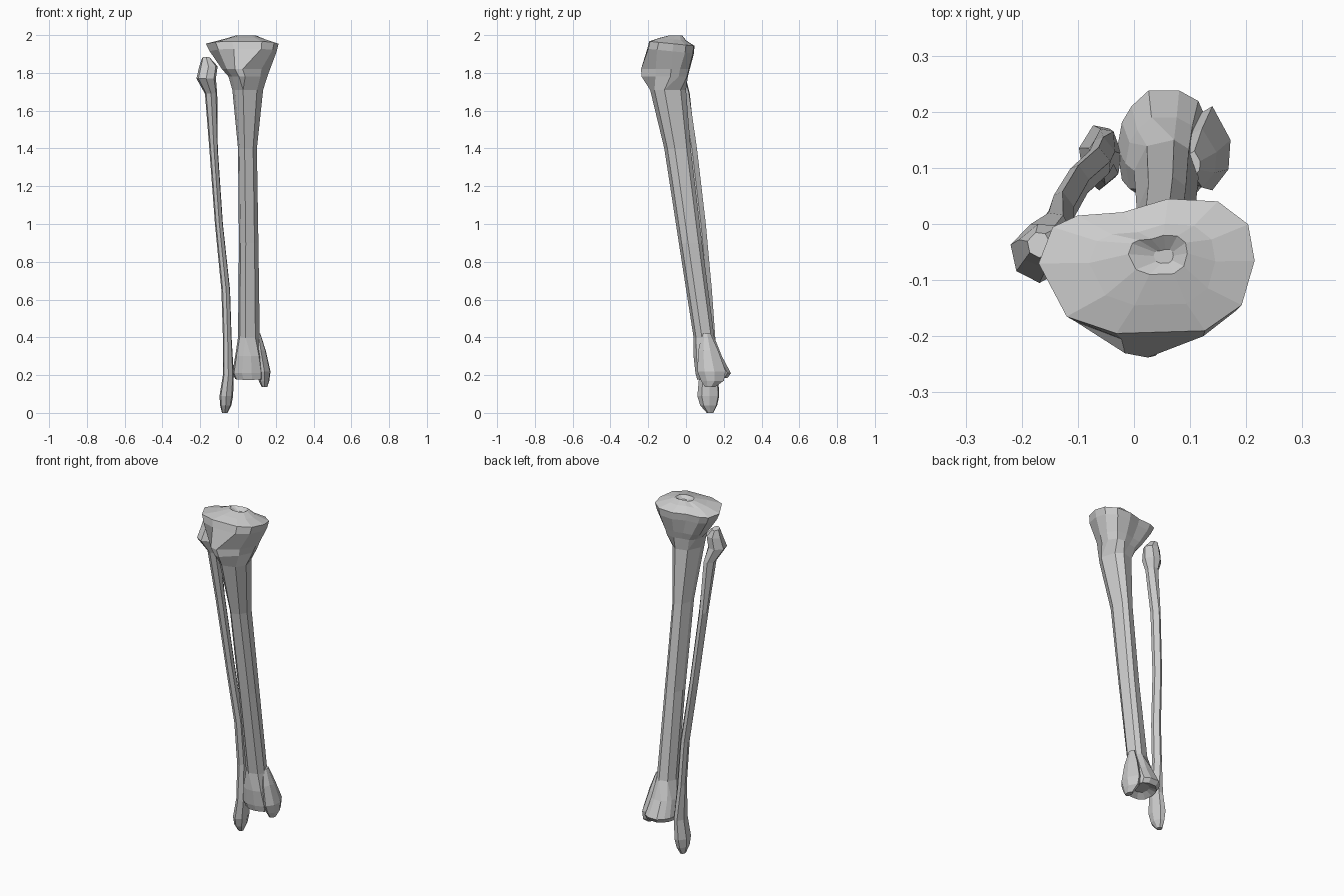
import bpy, bmesh

# Cross-section outlines in a unit box, counter-clockwise from the +x side
PLATEAU = [(1, .54), (.97, .81), (.83, .98), (.6, 1), (.39, .9), (.18, .875),
           (.065, .79), (0, .52), (.13, .125), (.36, 0), (.77, .02), (.94, .21)]
TUBEROSITY = [(1, .62), (.97, .8), (.83, .98), (.6, 1), (.39, .95), (.18, .92),
              (.05, .82), (0, .62), (.1, .32), (.27, .03), (.43, 0), (.82, .3)]
SHAFT = [(1, .4), (1, .4), (.85, .85), (.62, 1), (.62, 1), (.2, .9),
         (.2, .9), (0, .5), (.08, .2), (.35, 0), (.35, 0), (.8, .12)]
ANKLE = [(1, .4), (1, .6), (.85, .9), (.65, 1), (.33, 1), (.15, .85),
         (.05, .7), (0, .45), (.05, .15), (.3, 0), (.6, 0), (.9, .1)]
OVAL = [(1, .55), (.75, .95), (.35, 1), (0, .65), (.1, .2), (.5, 0), (.9, .2)]
BLADE = [(1, .6), (.55, 1), (.2, .9), (0, .5), (.15, .1), (.55, 0), (.95, .25)]


def loft(name, rings):
    """Skin rings (outline, z, x0, x1, y0, y1, slope_y) listed top to bottom."""
    bm = bmesh.new()
    rows = []
    for shape, z, x0, x1, y0, y1, slope in rings:
        yc = (y0 + y1) / 2
        row = []
        for u, v in shape:
            y = y0 + v * (y1 - y0)
            row.append(bm.verts.new((x0 + u * (x1 - x0), y, z + slope * (y - yc))))
        rows.append(row)
    n = len(rows[0])
    for a, b in zip(rows, rows[1:]):
        for i in range(n):
            j = (i + 1) % n
            bm.faces.new((a[i], b[i], b[j], a[j]))
    bm.faces.new(rows[0])
    bm.faces.new(rows[-1][::-1])
    bmesh.ops.remove_doubles(bm, verts=bm.verts[:], dist=0.0005)
    bmesh.ops.recalc_face_normals(bm, faces=bm.faces[:])
    mesh = bpy.data.meshes.new(name)
    bm.to_mesh(mesh)
    bm.free()
    obj = bpy.data.objects.new(name, mesh)
    bpy.context.collection.objects.link(obj)
    return obj


# Shin bone: dimpled plateau, tuberosity, ridged shaft, flared ankle end
loft("tibia", [
    (PLATEAU, 1.980, .035, .07, -.07, -.045, 0),
    (PLATEAU, 1.998, -.01, .095, -.09, -.02, 0),
    (PLATEAU, 1.978, -.08, .145, -.145, .0, -.08),
    (PLATEAU, 1.955, -.17, .215, -.195, .045, -.1),
    (PLATEAU, 1.915, -.15, .205, -.205, .042, -.1),
    (TUBEROSITY, 1.82, -.085, .17, -.238, .02, 0),
    (TUBEROSITY, 1.78, -.05, .155, -.235, .01, 0),
    (SHAFT, 1.71, -.03, .133, -.19, .0, 0),
    (SHAFT, 1.40, .0, .10, -.115, .025, 0),
    (SHAFT, .90, .005, .108, -.038, .085, 0),
    (SHAFT, .40, .0, .115, .04, .15, 0),
    (ANKLE, .30, -.015, .125, .04, .19, 0),
    (ANKLE, .21, -.03, .14, .05, .238, 0),
    (ANKLE, .18, -.015, .135, .06, .22, .06),
    (ANKLE, .20, .02, .11, .09, .18, 0),
])

# Inner ankle knob on the shin bone
loft("medial_malleolus", [
    (BLADE, .42, .095, .118, .085, .13, 0),
    (BLADE, .33, .09, .147, .065, .17, 0),
    (BLADE, .22, .10, .172, .06, .21, 0),
    (BLADE, .17, .11, .166, .08, .20, 0),
    (BLADE, .138, .125, .155, .10, .155, 0),
])

# Slender outer bone: knobbed head, leaning shaft, pointed outer ankle
loft("fibula", [
    (OVAL, 1.88, -.19, -.148, -.06, -.015, -.2),
    (OVAL, 1.835, -.205, -.108, -.08, .0, 0),
    (OVAL, 1.77, -.22, -.117, -.105, .0, 0),
    (OVAL, 1.69, -.175, -.11, -.06, .02, 0),
    (BLADE, 1.40, -.152, -.107, -.01, .058, 0),
    (BLADE, 1.00, -.122, -.08, .04, .105, 0),
    (BLADE, .65, -.088, -.042, .075, .137, 0),
    (BLADE, .40, -.08, -.034, .09, .155, 0),
    (OVAL, .20, -.08, -.022, .07, .17, 0),
    (OVAL, .09, -.098, -.026, .06, .176, 0),
    (OVAL, .04, -.095, -.035, .075, .165, 0),
    (OVAL, .0, -.085, -.055, .11, .145, 0),
])
